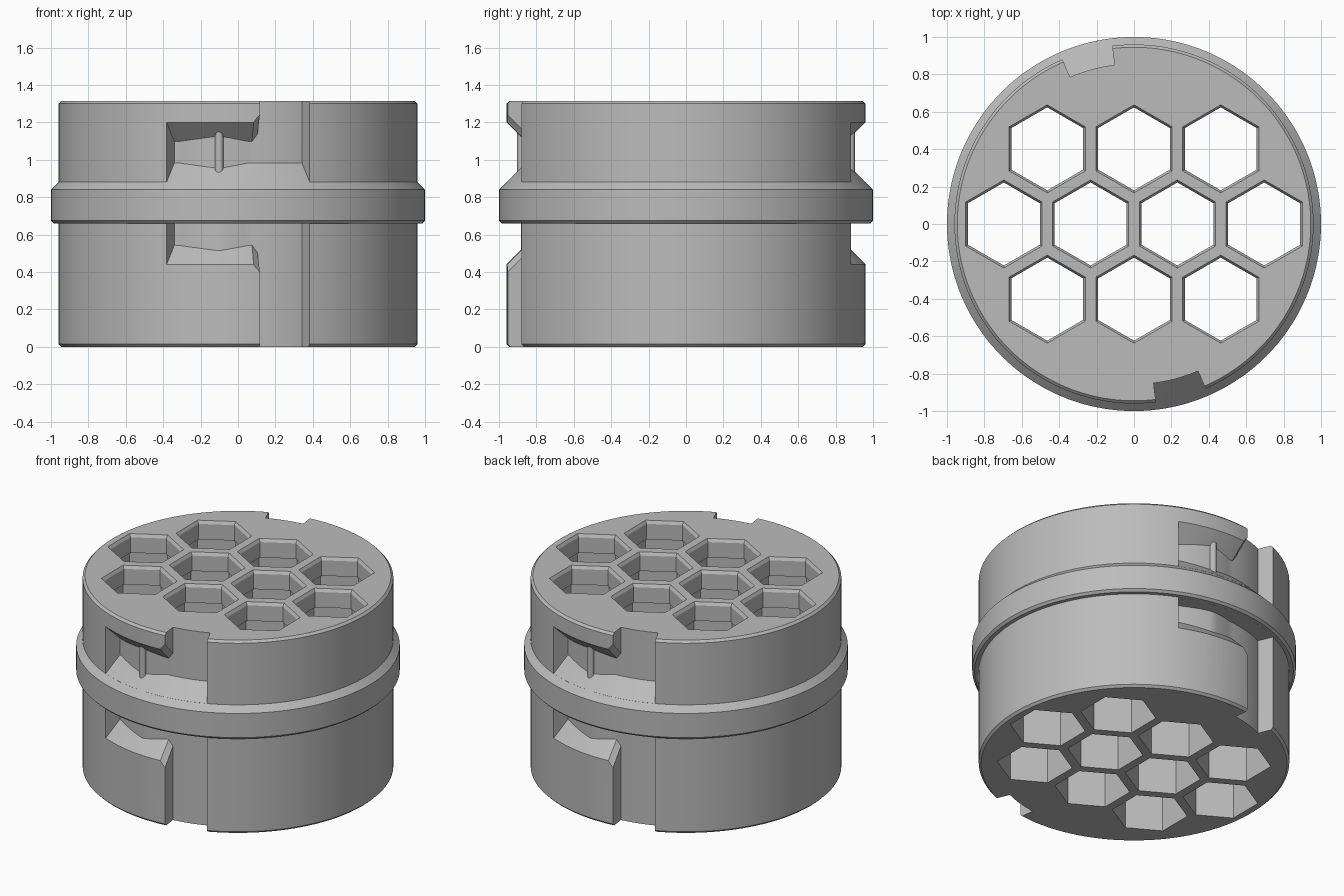
import bpy
import bmesh
from math import sin, cos, pi, radians

cube = bpy.data.objects.get("Cube")
if cube:
    bpy.data.objects.remove(cube, do_unlink=True)

grey = bpy.data.materials.new("plain grey")
grey.use_nodes = True
colour = (0.5, 0.5, 0.5, 1)
grey.diffuse_color = colour
grey.node_tree.nodes["Principled BSDF"].inputs["Base Color"].default_value = colour


def loft(bm, rings):
    """Skin a row of equal-sized point rings and cap both ends."""
    loops = [[bm.verts.new(p) for p in ring] for ring in rings]
    n = len(loops[0])
    for a, b in zip(loops, loops[1:]):
        for i in range(n):
            j = (i + 1) % n
            bm.faces.new((a[i], a[j], b[j], b[i]))
    bm.faces.new(loops[0][::-1])
    bm.faces.new(loops[-1])


def make(name, bm, triangulate=False):
    bmesh.ops.recalc_face_normals(bm, faces=bm.faces)
    if triangulate:
        bmesh.ops.triangulate(bm, faces=bm.faces)
    mesh = bpy.data.meshes.new(name)
    bm.to_mesh(mesh)
    bm.free()
    mesh.materials.append(grey)
    ob = bpy.data.objects.new(name, mesh)
    bpy.context.collection.objects.link(ob)
    return ob


def circle(radius, z, sides, x=0, y=0, start=0):
    return [(x + radius * cos(start + 2 * pi * i / sides),
             y + radius * sin(start + 2 * pi * i / sides), z) for i in range(sides)]


def activate(ob):
    bpy.ops.object.select_all(action='DESELECT')
    ob.select_set(True)
    bpy.context.view_layer.objects.active = ob


def cut(target, cutter):
    cutter.hide_render = True
    mod = target.modifiers.new("cut", 'BOOLEAN')
    mod.operation = 'DIFFERENCE'
    mod.solver = 'EXACT'
    mod.object = cutter
    activate(target)
    bpy.ops.object.modifier_apply(modifier=mod.name)
    bpy.data.objects.remove(cutter, do_unlink=True)


# Round body with a raised middle band
TOP = 1.315
profile = [(0.945, 0), (0.96, 0.015), (0.96, 0.66), (0.985, 0.66), (1, 0.675),
           (1, 0.84), (0.96, 0.88), (0.96, TOP - 0.015), (0.945, TOP)]
bm = bmesh.new()
loft(bm, [circle(r, z, 144) for r, z in profile])
body = make("body", bm)

# Hexagonal through holes, with a chamfered lip at the top
bm = bmesh.new()
hex_profile = [(0.235, -0.1), (0.235, 1.19), (0.222, 1.19), (0.222, TOP - 0.02),
               (0.252, TOP + 0.025)]
pitch = 0.464
for row, count in ((-1, 3), (0, 4), (1, 3)):
    for i in range(count):
        x = (i - (count - 1) / 2) * pitch
        y = row * pitch * sin(pi / 3)
        loft(bm, [circle(r, z, 6, x, y, pi / 2) for r, z in hex_profile])
cut(body, make("hex_cutter", bm))

# Locking channels: an open entry, then a sideways run with sloped edges
FLOOR, OUT, PEAK = 0.857, 1.1, -6.5


def floor_radius(angle):
    """Channel floor, rising gently towards the catch."""
    span = 10.5 if angle > PEAK else 15.5
    return FLOOR + 0.03 * max(0, 1 - abs(angle - PEAK) / span)


def upper_section(r, lift):
    return [(r, 1.8405 - r), (OUT, 1.8405 - OUT), (OUT, 0.24 + OUT + lift), (r, 0.24 + r + lift)]


def lower_section(r, lift):
    return [(r, 1.4 - r - lift), (OUT, 1.4 - OUT - lift), (OUT, 0.6595), (r, 0.6595)]


def channel_cutter(name, section, turn):
    # (angle, lift): run, chamfered corner, then the open entry
    stations = [(-23.4 + 28.4 * i / 18, 0) for i in range(19)]
    stations += [(7, 0.04)] + [(7.02 + 16.5 * i / 10, 0.7) for i in range(11)]
    rings = []
    for angle, lift in stations:
        a = radians(angle + turn)
        rings.append([(r * sin(a), -r * cos(a), z)
                      for r, z in section(floor_radius(angle), lift)])
    bm = bmesh.new()
    loft(bm, rings)
    return make(name, bm, triangulate=True)


for side, turn in (("front", 0), ("back", 180)):
    cut(body, channel_cutter("upper_cutter", upper_section, turn))
    cut(body, channel_cutter("lower_cutter", lower_section, turn))

    # Small round catch rib in the upper channel
    a = radians(PEAK + turn)
    bm = bmesh.new()
    loft(bm, [circle(0.022, z, 20, 0.886 * sin(a), -0.886 * cos(a)) for z in (0.92, 1.16)])
    rib = make(side + "_catch_rib", bm)
    activate(rib)
    bpy.ops.object.shade_smooth_by_angle(angle=radians(30))

activate(body)
bpy.ops.object.shade_smooth_by_angle(angle=radians(25))
